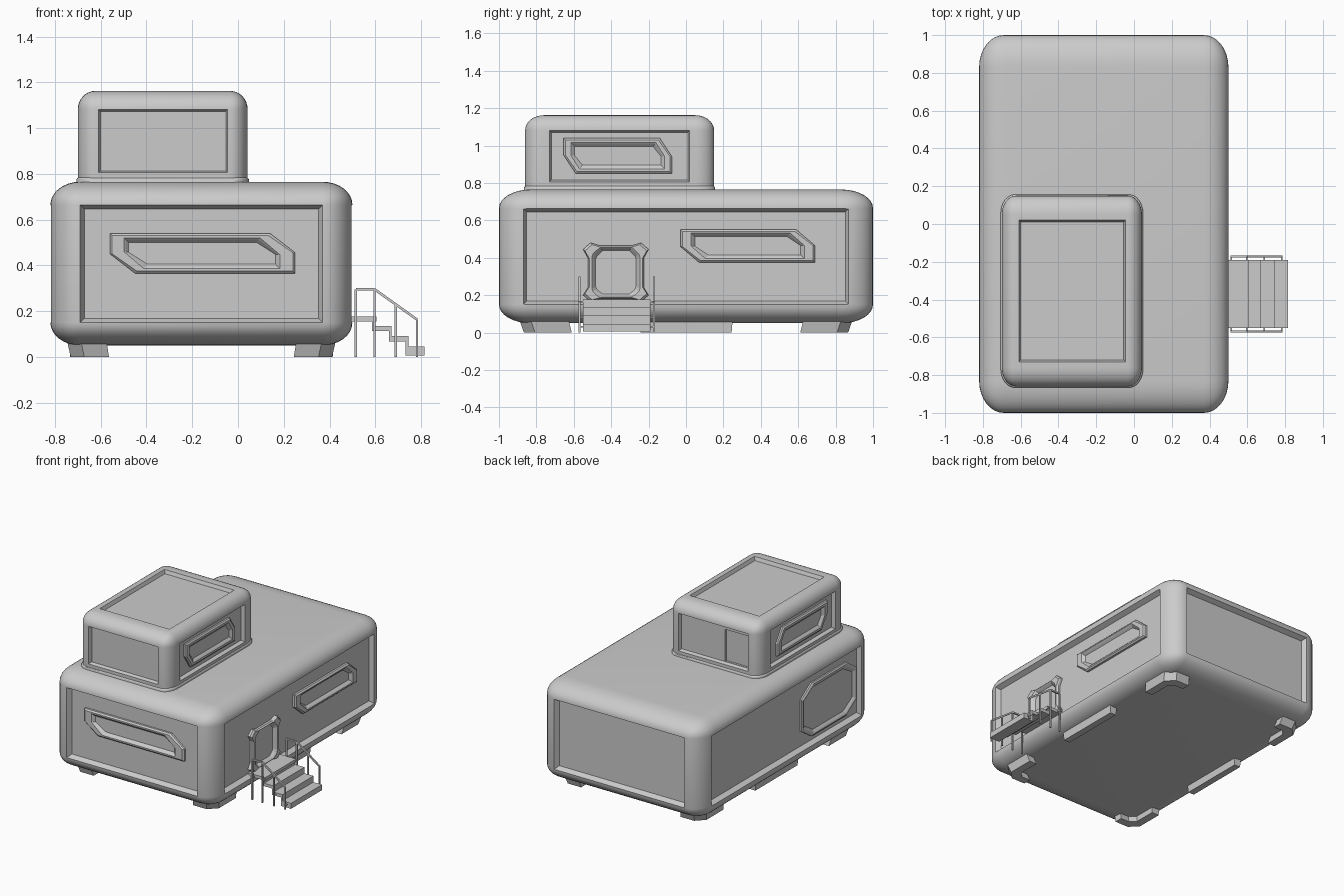
import bpy, bmesh
from mathutils import Vector, Matrix

if "Cube" in bpy.data.objects:
    bpy.data.objects.remove(bpy.data.objects["Cube"])


def finish(name, bm, smooth=False):
    bmesh.ops.recalc_face_normals(bm, faces=bm.faces[:])
    me = bpy.data.meshes.new(name)
    bm.to_mesh(me)
    bm.free()
    ob = bpy.data.objects.new(name, me)
    bpy.context.collection.objects.link(ob)
    return ob


def select(ob):
    bpy.ops.object.select_all(action='DESELECT')
    ob.select_set(True)
    bpy.context.view_layer.objects.active = ob


def rounded_box(name, lo, hi, radii):
    """Box whose rounded edges have a separate radius per axis."""
    lo, hi, r = Vector(lo), Vector(hi), Vector(radii)
    bm = bmesh.new()
    bmesh.ops.create_cube(bm, size=1)
    for v in bm.verts:
        v.co = Vector([v.co[i] * (hi[i] - lo[i]) / r[i] for i in range(3)])
    bmesh.ops.bevel(bm, geom=bm.edges[:], offset=1, segments=8, profile=0.5, affect='EDGES')
    for v in bm.verts:
        v.co = Vector([v.co[i] * r[i] for i in range(3)]) + (lo + hi) / 2
    return finish(name, bm)


def wall(side, pos):
    """Map (u, v, outward distance) on a wall to a 3D point."""
    return {'front': lambda u, v, d: (u, pos - d, v),
            'back': lambda u, v, d: (u, pos + d, v),
            'right': lambda u, v, d: (pos + d, u, v),
            'left': lambda u, v, d: (pos - d, u, v),
            'top': lambda u, v, d: (u, v, pos + d)}[side]


def loft(name, place, loops):
    """Skin a run of (outline, distance) loops and close both ends."""
    bm = bmesh.new()
    rings = [[bm.verts.new(place(u, v, d)) for u, v in poly] for poly, d in loops]
    n = len(rings[0])
    for a, b in zip(rings, rings[1:]):
        for i in range(n):
            j = (i + 1) % n
            bm.faces.new((a[i], a[j], b[j], b[i]))
    bm.faces.new(rings[0])
    bm.faces.new(rings[-1])
    return finish(name, bm)


def inset(poly, t):
    us, vs = [p[0] for p in poly], [p[1] for p in poly]
    cu, cv = (min(us) + max(us)) / 2, (min(vs) + max(vs)) / 2
    su, sv = 1 - 2 * t / (max(us) - min(us)), 1 - 2 * t / (max(vs) - min(vs))
    return [(cu + (u - cu) * su, cv + (v - cv) * sv) for u, v in poly]


def rect(u0, v0, u1, v1):
    return [(u0, v0), (u1, v0), (u1, v1), (u0, v1)]


def slanted(u0, v0, u1, v1, cu, cv):
    """Rectangle with two opposite corners cut off."""
    return [(u0, v1), (u1 - cu, v1), (u1, v1 - cv), (u1, v0), (u0 + cu, v0), (u0, v0 + cv)]


def octagon(u0, v0, u1, v1, c, d):
    return [(u0 + c, v0), (u1 - c, v0), (u1, v0 + d), (u1, v1 - d),
            (u1 - c, v1), (u0 + c, v1), (u0, v1 - d), (u0, v0 + d)]


def carve(ob, place, poly, depth, slope):
    """Sink a panel with sloped edges into a shell."""
    cut = loft('cutter', place, [(inset(poly, slope), -depth),
                                 (inset(poly, -slope * 0.1 / depth), 0.1)])
    mod = ob.modifiers.new('panel', 'BOOLEAN')
    mod.operation, mod.solver, mod.object = 'DIFFERENCE', 'EXACT', cut
    select(ob)
    bpy.ops.object.modifier_apply(modifier=mod.name)
    bpy.data.objects.remove(cut)


def frame(name, place, outer, inner, base, height=0.024):
    """Raised bevelled frame with a sunken pane."""
    loft(name, place, [(outer, base - 0.004), (outer, base + height * 0.6),
                       (inset(outer, 0.01), base + height),
                       (inset(inner, -0.008), base + height),
                       (inner, base + height * 0.7), (inset(inner, 0.012), base + 0.003)])


def smooth(ob):
    select(ob)
    bpy.ops.object.shade_smooth_by_angle()


def beam(name, a, b, t):
    a, b = Vector(a), Vector(b)
    bm = bmesh.new()
    m = Matrix.Translation((a + b) / 2) @ (b - a).to_track_quat('Z', 'Y').to_matrix().to_4x4()
    bmesh.ops.create_cube(bm, size=1, matrix=m @ Matrix.Diagonal((t, t, (b - a).length, 1)))
    return finish(name, bm)


# Main hull with a sunken panel on each side
front, back = wall('front', -1), wall('back', 1)
right, left = wall('right', 0.5), wall('left', -0.82)
hull = rounded_box('main_hull', (-0.82, -1, 0.05), (0.5, 1, 0.765), (0.13, 0.17, 0.1))
for w in (front, back):
    carve(hull, w, rect(-0.69, 0.15, 0.37, 0.663), 0.035, 0.018)
for w in (left, right):
    carve(hull, w, rect(-0.87, 0.15, 0.87, 0.663), 0.035, 0.018)
smooth(hull)

# Upper cabin
c_front, c_back = wall('front', -0.86), wall('back', 0.15)
c_right, c_left = wall('right', 0.042), wall('left', -0.70)
c_top = wall('top', 1.162)
cabin = rounded_box('upper_cabin', (-0.70, -0.86, 0.6), (0.042, 0.15, 1.162), (0.075, 0.1, 0.08))
for w in (c_front, c_back):
    carve(cabin, w, rect(-0.61, 0.805, -0.045, 1.08), 0.025, 0.008)
for w in (c_left, c_right, c_top):
    lo, hi = ((-0.61, -0.73), (-0.045, 0.02)) if w is c_top else ((-0.73, 0.805), (0.02, 1.08))
    carve(cabin, w, rect(*lo, *hi), 0.025, 0.01)
carve(cabin, c_back, rect(-0.595, 0.815, -0.405, 1.05), 0.04, 0.001)
smooth(cabin)
smooth(rounded_box('cabin_skirt', (-0.706, -0.866, 0.65), (0.048, 0.156, 0.795), (0.075, 0.1, 0.02)))

# Windows
frame('front_window', front, slanted(-0.56, 0.365, 0.25, 0.54, 0.11, 0.085),
      slanted(-0.49, 0.393, 0.175, 0.512, 0.085, 0.065), -0.035)
frame('right_window', right, slanted(-0.03, 0.375, 0.69, 0.55, 0.1, 0.085),
      slanted(0.035, 0.403, 0.625, 0.525, 0.075, 0.06), -0.035)
for name, w in (('cabin_right_window', c_right), ('cabin_left_window', c_left)):
    frame(name, w, slanted(-0.655, 0.85, -0.075, 1.04, 0.065, 0.1),
          slanted(-0.608, 0.883, -0.122, 1.007, 0.045, 0.065), -0.025, 0.02)

# Large cargo hatch on the left wall
hatch = octagon(-0.84, 0.2, -0.2, 0.59, 0.12, 0.08)
frame('cargo_hatch', left, hatch, inset(hatch, 0.028), -0.035, 0.018)

# Entry door with flared frame corners
half_out = [(.085, .465), (.135, .48), (.175, .445), (.15, .40),
            (.15, .24), (.175, .20), (.135, .165), (.085, .18)]
half_in = [(.08, .45), (.10, .43), (.115, .415), (.12, .40),
           (.12, .24), (.115, .225), (.10, .21), (.08, .195)]
door_out, door_in = [[(-0.375 + u, v) for u, v in h] + [(-0.375 - u, v) for u, v in reversed(h)]
                     for h in (half_out, half_in)]
frame('entry_door', right, door_out, door_in, -0.035, 0.028)

# Stairs
for i, (x0, x1, z0, z1) in enumerate([(0.465, 0.605, 0.155, 0.177), (0.585, 0.672, 0.113, 0.135),
                                      (0.66, 0.745, 0.067, 0.09), (0.733, 0.815, 0.005, 0.045)]):
    loft(f'stair_tread_{i}', wall('top', 0), [(rect(x0, -0.55, x1, -0.19), z) for z in (z0, z1)])
for i, (x, z0, z1) in enumerate([(0.585, 0.113, 0.16), (0.66, 0.067, 0.12), (0.733, 0.03, 0.075)]):
    loft(f'stair_riser_{i}', wall('top', 0),
         [(rect(x, -0.55, x + 0.012, -0.19), z) for z in (z0, z1)])

# Railings on both sides of the stairs
posts = [(0.515, 0.295), (0.597, 0.295), (0.69, 0.23), (0.782, 0.163)]
for side, y, edge in (('near', -0.57, -0.545), ('far', -0.172, -0.195)):
    for i, (x, z) in enumerate(posts):
        beam(f'{side}_post_{i}', (x, y, 0), (x, y, z), 0.01)
        zb = (0.165, 0.165, 0.078, 0.03)[i]
        beam(f'{side}_bracket_{i}', (x, y, zb), (x, edge, zb), 0.008)
    for i, (a, b) in enumerate(((posts[0], posts[1]), (posts[1], posts[3]))):
        beam(f'{side}_handrail_{i}', (a[0], y, a[1]), (b[0], y, b[1]), 0.011)

# Corner feet and side skids
foot = [(.41, .88), (.52, .88), (.58, .82), (.58, .62), (.52, .62), (.52, .78), (.48, .82), (.41, .82)]
for sx, nx in ((-1, 'left'), (1, 'right')):
    for sy, ny in ((-1, 'front'), (1, 'back')):
        loft(f'{ny}_{nx}_foot', wall('top', 0),
             [([(-0.16 + sx * u * k, sy * v * k) for u, v in foot], z)
              for k, z in ((0.985, 0), (1.015, 0.075))])
    skid = rect(-0.16 + sx * 0.55 - 0.03, -0.25, -0.16 + sx * 0.55 + 0.03, 0.25)
    loft(f'{nx}_skid', wall('top', 0), [(inset(skid, 0.006), 0), (skid, 0.075)])
